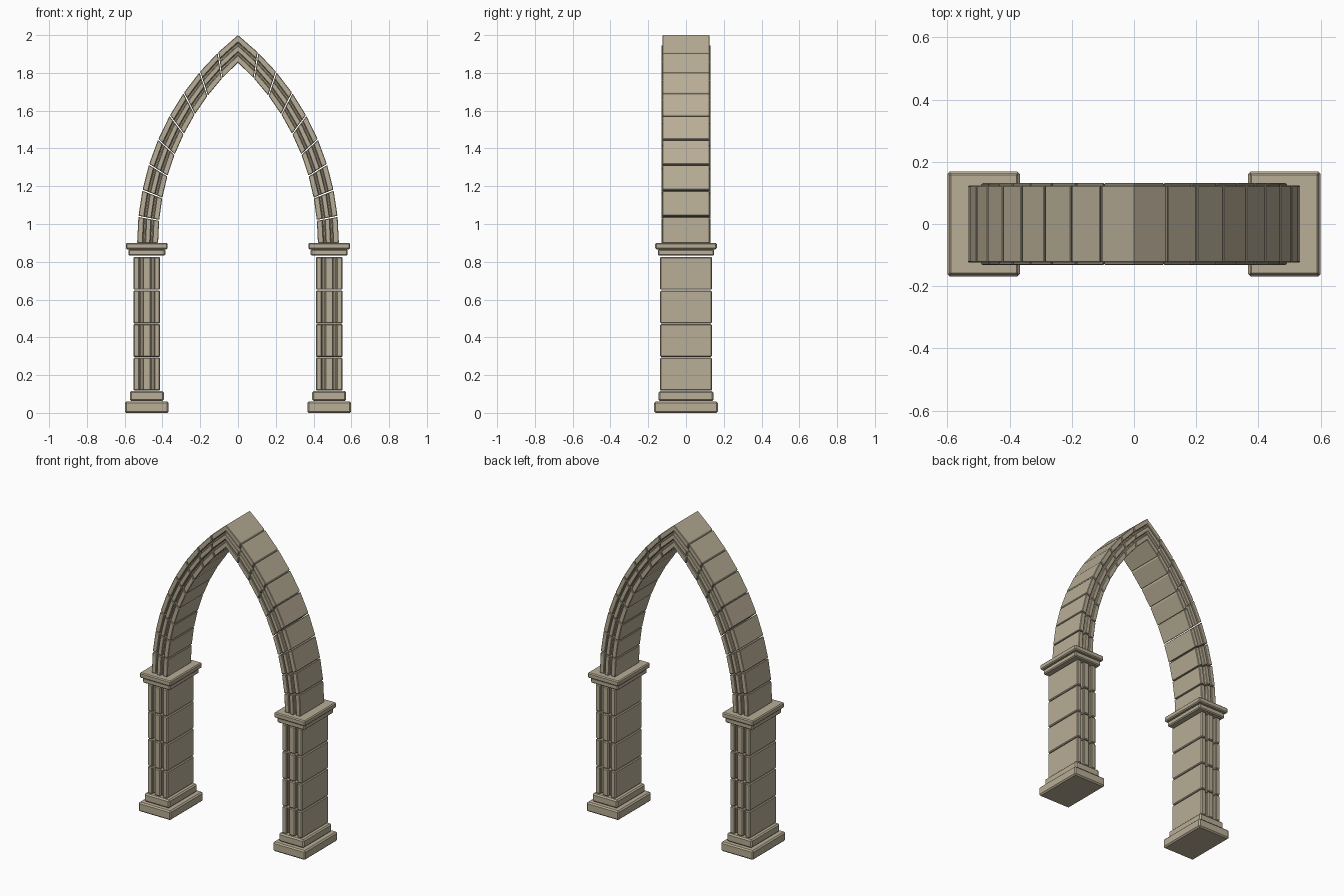
import bpy, bmesh, math

if "Cube" in bpy.data.objects:
    bpy.data.objects.remove(bpy.data.objects["Cube"])

stone = bpy.data.materials.new("sandstone")
stone.diffuse_color = (0.48, 0.42, 0.305, 1)
stone.use_nodes = True
stone.node_tree.nodes["Principled BSDF"].inputs["Base Color"].default_value = stone.diffuse_color

LEG_X = 0.483            # pillar centre
SPRING = 0.9             # height where the arch starts
CX, R_OUT, R_IN = 0.866, 1.4, 1.289
COUNT = 9                # arch stones per side


def loft(name, rings, bevel, keep=None):
    """Join equal rings of points into a closed, chamfered, flat-shaded block."""
    bm = bmesh.new()
    loops = [[bm.verts.new(p) for p in ring] for ring in rings]
    n = len(loops[0])
    for a, b in zip(loops, loops[1:]):
        for i in range(n):
            j = (i + 1) % n
            bm.faces.new((a[i], a[j], b[j], b[i]))
    bm.faces.new(loops[0])
    bm.faces.new(loops[-1])
    bmesh.ops.recalc_face_normals(bm, faces=bm.faces[:])
    sharp = [e for e in bm.edges if e.calc_face_angle(0) > math.radians(30)
             and not (keep and keep(e))]
    bmesh.ops.bevel(bm, geom=sharp, offset=bevel, offset_type='OFFSET',
                    segments=1, profile=0.5, affect='EDGES', clamp_overlap=True)
    bmesh.ops.recalc_face_normals(bm, faces=bm.faces[:])
    mesh = bpy.data.meshes.new(name)
    bm.to_mesh(mesh)
    bm.free()
    mesh.materials.append(stone)
    obj = bpy.data.objects.new(name, mesh)
    bpy.context.collection.objects.link(obj)
    return obj


def prism(name, outline, x, z0, z1, bevel):
    return loft(name, [[(x + px, py, z) for px, py in outline] for z in (z0, z1)], bevel)


def slab(name, x, hx, hy, z0, z1, bevel):
    outline = [(-hx, -hy), (hx, -hy), (hx, hy), (-hx, hy)]
    return prism(name, outline, x, z0, z1, bevel)


# Pillar outline: plain sides, two upright grooves on front and back
W, D, G = 0.071, 0.137, 0.117
front = [(-W, -D), (-0.038, -D), (-0.038, -G), (-0.021, -G), (-0.021, -D),
         (0.021, -D), (0.021, -G), (0.038, -G), (0.038, -D), (W, -D)]
fluted = front + [(-x, -y) for x, y in front]

for side, s in (("left", -1), ("right", 1)):
    x = s * LEG_X
    # Stepped base
    slab(side + "_plinth", x, 0.116, 0.169, 0, 0.06, 0.008)
    slab(side + "_base_step", x, 0.09, 0.146, 0.062, 0.115, 0.008)
    # Pillar blocks
    for i in range(4):
        z = 0.118 + i * 0.178
        prism(f"{side}_pillar_block_{i + 1}", fluted, x, z, z + 0.174, 0.005)
    # Stepped capital
    slab(side + "_capital_step", x, 0.098, 0.149, 0.832, 0.866, 0.006)
    slab(side + "_capital_slab", x, 0.111, 0.163, 0.866, SPRING, 0.006)

# Arch cross-section (radius, y): two edge bands and a raised middle band
band = [(R_IN, 0.124), (R_IN + 0.03, 0.124), (R_IN + 0.03, 0.11),
        (R_IN + 0.042, 0.11), (R_IN + 0.042, 0.131), (R_IN + 0.069, 0.131),
        (R_IN + 0.069, 0.11), (R_IN + 0.081, 0.11), (R_IN + 0.081, 0.124),
        (R_OUT, 0.124)]
section = band + [(r, -y) for r, y in reversed(band)]


def arch_ring(t, s):
    """Cross-section at fraction t of the way from springing to apex."""
    ring = []
    for r, y in section:
        a = t * math.acos(CX / r)
        ring.append((s * (r * math.cos(a) - CX), y, SPRING + r * math.sin(a)))
    return ring


gap = 0.022 / COUNT
for side, s in (("left", -1), ("right", 1)):
    for k in range(COUNT - 1):
        t0 = k / COUNT + (gap if k else 0)
        t1 = (k + 1) / COUNT - gap
        loft(f"{side}_arch_stone_{k + 1}", [arch_ring(t0, s), arch_ring(t1, s)], 0.003)

# Pointed keystone, with its ridge left crisp
t = (COUNT - 1) / COUNT + gap
loft("keystone", [arch_ring(t, -1), arch_ring(1, 1), arch_ring(t, 1)], 0.003,
     keep=lambda e: all(abs(v.co.x) < 1e-5 for v in e.verts))
